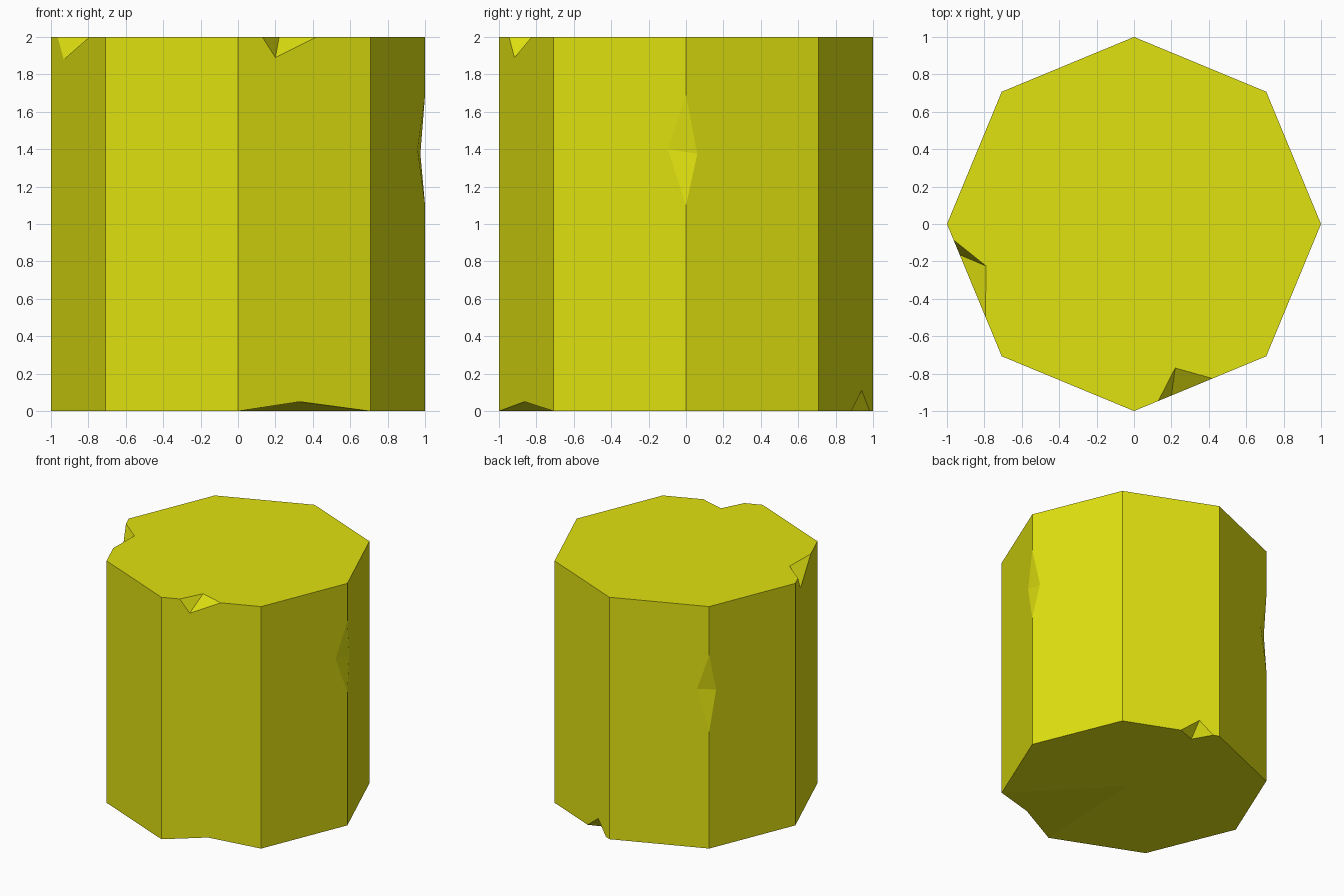
import bpy, bmesh, math
from mathutils import Vector

if "Cube" in bpy.data.objects:
    bpy.data.objects.remove(bpy.data.objects["Cube"])

stone = bpy.data.materials.new("yellow")
stone.diffuse_color = (0.75, 0.76, 0.005, 1)
stone.use_nodes = True
stone.node_tree.nodes["Principled BSDF"].inputs["Base Color"].default_value = stone.diffuse_color


def add_object(name, bm):
    bmesh.ops.recalc_face_normals(bm, faces=bm.faces)
    mesh = bpy.data.meshes.new(name)
    bm.to_mesh(mesh)
    bm.free()
    mesh.materials.append(stone)
    ob = bpy.data.objects.new(name, mesh)
    bpy.context.scene.collection.objects.link(ob)
    return ob


# Eight-sided pillar block, corners on the axes
bm = bmesh.new()
ring = [bm.verts.new((math.cos(i * math.pi / 4), math.sin(i * math.pi / 4), 0)) for i in range(8)]
base = bm.faces.new(ring)
ext = bmesh.ops.extrude_face_region(bm, geom=[base], use_keep_orig=True)
top = [v for v in ext["geom"] if isinstance(v, bmesh.types.BMVert)]
bmesh.ops.translate(bm, verts=top, vec=(0, 0, 2))
pillar = add_object("octagonal_pillar", bm)


def chip(name, edge_a, edge_b, ridge_c, ridge_d):
    """Knock a wedge out of the edge a-b; c-d is the crease left behind.
    The wedge is enlarged about the crease so it cuts cleanly through the skin."""
    mid = (Vector(ridge_c) + Vector(ridge_d)) / 2
    bm = bmesh.new()
    vs = [bm.verts.new(mid + (Vector(p) - mid) * 1.3) for p in (edge_a, edge_b, ridge_c, ridge_d)]
    for i, j, k in ((0, 1, 2), (0, 3, 1), (0, 2, 3), (1, 3, 2)):
        bm.faces.new((vs[i], vs[j], vs[k]))
    cutter = add_object(name, bm)
    cutter.hide_render = True
    cutter.display_type = 'WIRE'
    mod = pillar.modifiers.new(name, 'BOOLEAN')
    mod.operation = 'DIFFERENCE'
    mod.solver = 'EXACT'
    mod.object = cutter


# Chips in the top rim
chip("top_left_chip_cutter", (-.965, -.085, 2), (-.795, -.495, 2), (-.79, -.225, 2), (-.932, -.165, 1.88))
chip("top_front_chip_cutter", (.13, -.946, 2), (.42, -.826, 2), (.22, -.77, 2), (.2, -.917, 1.89))

# Chips in the upright edges
chip("right_edge_chip_cutter", (1, 0, 1.69), (1, 0, 1.1), (.96, -.096, 1.4), (.975, .06, 1.375))
chip("back_left_edge_chip_cutter", (-.707, .707, 1.595), (-.707, .707, .967), (-.622, .742, 1.31), (-.731, .65, 1.30))

# Chips in the bottom rim
chip("bottom_front_chip_cutter", (.004, -.998, 0), (.703, -.709, 0), (.04, -.02, 0), (.33, -.863, .05))
chip("bottom_back_chip_cutter", (.28, .884, 0), (.045, .981, 0), (.133, .83, 0), (.145, .94, .11))
